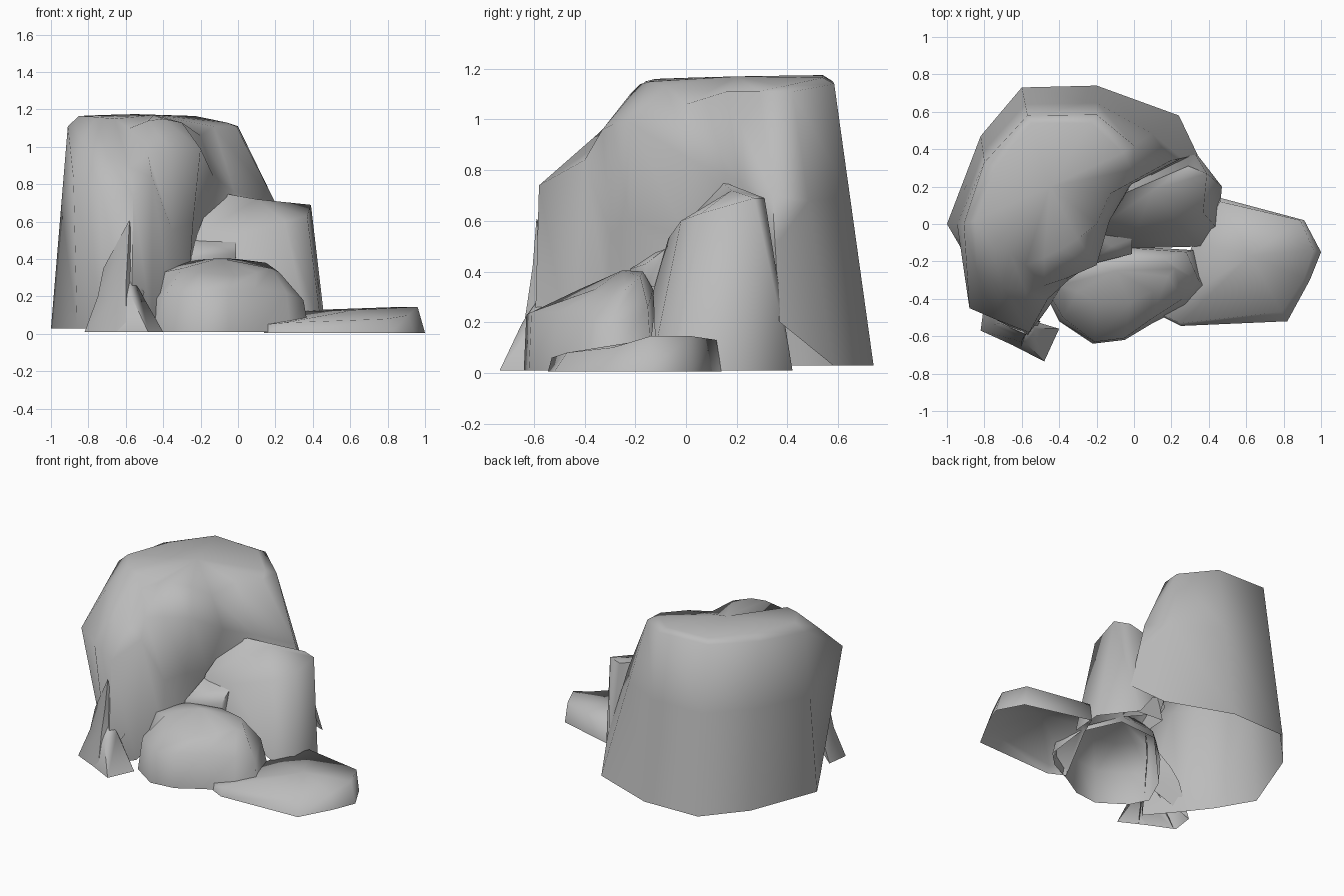
import bpy, bmesh, math
from mathutils import Vector

stone = bpy.data.materials.new("grey stone")
stone.diffuse_color = (0.5, 0.5, 0.5, 1)


def rock(name, rows, apex, base_z=0.01, angle=75, lift={}):
    """Loft a hollow rock: each row is one rib (base xy, then xyz per tier), closed by a fan to the apex.
    lift raises the base of ribs that are tucked behind other rocks."""
    bm = bmesh.new()
    longest = max(map(len, rows))
    ribs = []
    for n, r in enumerate(rows):
        pts = [Vector((r[0], r[1], lift.get(n, base_z)))] + [Vector(r[i:i + 3]) for i in range(2, len(r), 3)]
        if len(r) < longest:  # plain ribs get a halfway tier
            pts.insert(1, pts[0].lerp(pts[1], 0.6))
        ribs.append([bm.verts.new(p) for p in pts])
    top = bm.verts.new(apex)
    for a, b in zip(ribs, ribs[1:] + ribs[:1]):
        for i in range(len(a) - 1):
            bm.faces.new((a[i], b[i], b[i + 1], a[i + 1]))
        bm.faces.new((a[-1], b[-1], top))
    bmesh.ops.recalc_face_normals(bm, faces=bm.faces)
    if sum(f.normal.z * f.calc_area() for f in bm.faces) < 0:
        bmesh.ops.reverse_faces(bm, faces=bm.faces)
    me = bpy.data.meshes.new(name)
    bm.to_mesh(me)
    bm.free()
    me.materials.append(stone)
    ob = bpy.data.objects.new(name, me)
    bpy.context.collection.objects.link(ob)
    bpy.ops.object.select_all(action='DESELECT')
    ob.select_set(True)
    bpy.context.view_layer.objects.active = ob
    bpy.ops.object.shade_smooth_by_angle(angle=math.radians(angle))
    return ob


# Tall main boulder, plain at the back and stepped at the front
rock("tall_boulder", [
    (-1.00, 0.00, -0.91, 0.00, 1.11, -0.85, 0.02, 1.165),
    (-0.82, 0.47, -0.80, 0.33, 1.14, -0.74, 0.30, 1.17),
    (-0.60, 0.73, -0.57, 0.58, 1.15, -0.55, 0.54, 1.175),
    (-0.20, 0.74, -0.20, 0.585, 1.14, -0.23, 0.54, 1.165),
    (0.24, 0.58, 0.00, 0.42, 1.11, -0.06, 0.38, 1.13),
    (0.34, 0.37, 0.20, 0.34, 0.70, -0.01, 0.29, 1.11),
    (0.00, 0.22, -0.02, 0.21, 0.76, -0.13, 0.16, 1.11),
    (-0.25, 0.00, -0.23, 0.00, 0.54, -0.13, 0.02, 0.84, -0.20, 0.00, 1.06),
    (-0.26, -0.20, -0.24, -0.22, 0.60, -0.20, -0.22, 0.99, -0.30, -0.08, 1.13),
    (-0.36, -0.30, -0.35, -0.30, 0.55, -0.36, -0.29, 0.98, -0.40, -0.14, 1.15),
    (-0.46, -0.45, -0.46, -0.40, 0.84, -0.48, -0.33, 0.96, -0.48, -0.18, 1.14),
    (-0.57, -0.60, -0.56, -0.58, 0.74, -0.58, -0.36, 0.89, -0.58, -0.22, 1.10),
    (-0.72, -0.42, -0.74, -0.51, 0.79, -0.70, -0.34, 0.95, -0.66, -0.16, 1.15),
    (-0.86, -0.24, -0.88, -0.45, 0.83, -0.84, -0.25, 1.02, -0.76, -0.12, 1.16),
], (-0.45, 0.20, 1.17), base_z=0.03, lift={5: 0.2, 6: 0.5, 7: 0.42, 8: 0.3, 9: 0.2})

# Angular block on the right
rock("side_block", [
    (0.30, 0.42, 0.29, 0.31, 0.69),
    (0.47, 0.20, 0.39, 0.27, 0.69),
    (0.45, -0.03, 0.37, 0.06, 0.63),
    (0.36, -0.12, 0.25, -0.02, 0.60),
    (0.00, -0.13, 0.00, -0.07, 0.53),
    (-0.25, -0.05, -0.22, -0.04, 0.53),
    (-0.18, 0.16, -0.13, 0.13, 0.76),
], (0.10, 0.18, 0.72), lift={3: 0.1, 4: 0.32, 5: 0.4, 6: 0.55})

# Small ledge between the block and the front boulder
rock("ledge", [
    (-0.26, -0.20, -0.25, -0.22, 0.41),
    (-0.02, -0.16, -0.01, -0.16, 0.43),
    (0.00, -0.04, -0.01, -0.08, 0.49),
    (-0.25, -0.02, -0.23, -0.04, 0.50),
], (-0.12, -0.12, 0.475), base_z=0.34)

# Low rounded boulder in front
rock("front_boulder", [
    (-0.46, -0.40, -0.45, -0.38, 0.18, -0.40, -0.33, 0.33),
    (-0.40, -0.52, -0.38, -0.50, 0.22, -0.30, -0.36, 0.35),
    (-0.22, -0.64, -0.21, -0.63, 0.23, -0.20, -0.42, 0.33),
    (-0.05, -0.62, -0.05, -0.61, 0.24, -0.02, -0.42, 0.31),
    (0.10, -0.53, 0.09, -0.51, 0.24, 0.10, -0.36, 0.33),
    (0.28, -0.44, 0.26, -0.40, 0.22, 0.18, -0.28, 0.35),
    (0.38, -0.34, 0.35, -0.31, 0.18, 0.22, -0.24, 0.33),
    (0.32, -0.14, 0.28, -0.15, 0.26, 0.15, -0.18, 0.38),
    (0.00, -0.12, 0.00, -0.13, 0.33, 0.00, -0.17, 0.40),
    (-0.28, -0.14, -0.28, -0.15, 0.33, -0.25, -0.20, 0.39),
    (-0.47, -0.32, -0.45, -0.28, 0.25, -0.40, -0.26, 0.35),
], (-0.10, -0.25, 0.405), lift={7: 0.1, 8: 0.28, 9: 0.28, 10: 0.1})

# Flat slab at the right
rock("flat_slab", [
    (0.14, -0.49, 0.14, -0.48, 0.05),
    (0.25, -0.545, 0.25, -0.53, 0.06),
    (0.82, -0.52, 0.79, -0.47, 0.08),
    (0.94, -0.30, 0.91, -0.29, 0.10),
    (1.00, -0.15, 0.96, -0.14, 0.145),
    (0.91, 0.02, 0.89, 0.02, 0.145),
    (0.46, 0.14, 0.46, 0.12, 0.13),
    (0.32, -0.10, 0.34, -0.10, 0.12),
], (0.62, -0.17, 0.128), base_z=0.005, angle=85, lift={7: 0.08})

# Pointed shard and low chip at the front left
rock("pointed_shard", [
    (-0.82, -0.57, -0.75, -0.54, 0.20, -0.72, -0.53, 0.35),
    (-0.60, -0.67, -0.60, -0.63, 0.25, -0.59, -0.605, 0.42),
    (-0.50, -0.52, -0.54, -0.52, 0.30, -0.56, -0.56, 0.42),
    (-0.80, -0.42, -0.72, -0.42, 0.25, -0.68, -0.45, 0.35),
], (-0.58, -0.59, 0.61), lift={2: 0.22})
rock("low_chip", [
    (-0.80, -0.57, -0.64, -0.58, 0.24),
    (-0.48, -0.735, -0.57, -0.645, 0.20),
    (-0.40, -0.56, -0.53, -0.56, 0.24),
    (-0.60, -0.50, -0.60, -0.52, 0.30),
], (-0.58, -0.57, 0.31), lift={3: 0.2})
